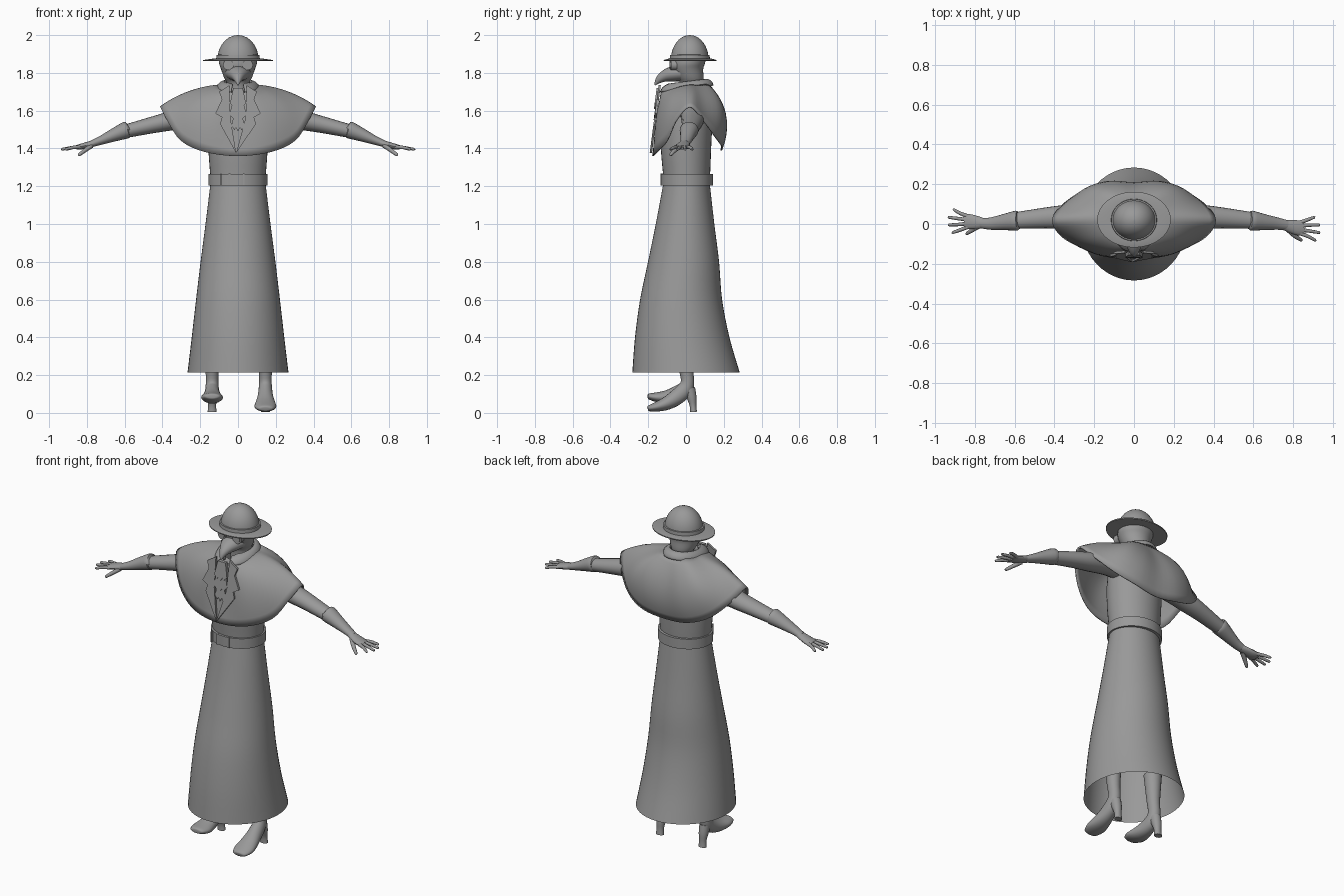
import bpy, math
from mathutils import Vector

grey = bpy.data.materials.new("plain_grey")
grey.diffuse_color = (0.32, 0.32, 0.32, 1)


def add_object(name, verts, faces, thick=0, angle=40):
    me = bpy.data.meshes.new(name)
    me.from_pydata([tuple(v) for v in verts], [], faces)
    me.materials.append(grey)
    ob = bpy.data.objects.new(name, me)
    bpy.context.collection.objects.link(ob)
    bpy.ops.object.select_all(action='DESELECT')
    bpy.context.view_layer.objects.active = ob
    ob.select_set(True)
    bpy.ops.object.mode_set(mode='EDIT')
    bpy.ops.mesh.select_all(action='SELECT')
    bpy.ops.mesh.normals_make_consistent(inside=False)
    bpy.ops.object.mode_set(mode='OBJECT')
    bpy.ops.object.shade_smooth_by_angle(angle=math.radians(angle))
    if thick:
        m = ob.modifiers.new("thickness", 'SOLIDIFY')
        m.thickness, m.offset = thick, 0
    return ob


def spline(pts, k, closed=False):
    """Catmull-Rom interpolation of equally long tuples."""
    n, out = len(pts), []
    for i in range(n if closed else n - 1):
        if closed:
            q = [pts[(i + j) % n] for j in (-1, 0, 1, 2)]
        else:
            q = [pts[min(max(i + j, 0), n - 1)] for j in (-1, 0, 1, 2)]
        for s in range(k):
            t = s / k
            out.append(tuple(0.5 * (2 * b + (c - a) * t + (2 * a - 5 * b + 4 * c - d) * t * t
                                    + (3 * b - a - 3 * c + d) * t ** 3) for a, b, c, d in zip(*q)))
    return out if closed else out + [pts[-1]]


def tube(name, pts, side, n=20, k=3, axis=None, caps=True, shear=0, gap=0, thick=0):
    """Loft of ellipses; each point is x, y, z, radius along side, other radius."""
    st = spline(pts, k) if k > 1 else pts
    side, verts, faces = Vector(side), [], []
    for i, p in enumerate(st):
        c = Vector(p[:3])
        t = Vector(axis) if axis else Vector(st[min(i + 1, len(st) - 1)][:3]) - Vector(st[max(i - 1, 0)][:3])
        t.normalize()
        s = (side - t * side.dot(t)).normalized()
        o = t.cross(s)
        for j in range(n):
            a = 2 * math.pi * j / n
            v = c + s * math.cos(a) * max(p[3], 0.001) + o * math.sin(a) * max(p[4], 0.001)
            v.z += shear * v.y
            verts.append(v)
    for i in range(len(st) - 1):
        for j in range(n):
            f = [i * n + j, i * n + (j + 1) % n, (i + 1) * n + (j + 1) % n, (i + 1) * n + j]
            if gap and all(verts[q].y < 0 and abs(verts[q].x) < gap for q in f):
                continue
            faces.append(f)
    if caps:
        faces += [list(range(n))[::-1], list(range(len(verts) - n, len(verts)))]
    return add_object(name, verts, faces, thick)


def plate(name, outline, depth):
    """Flat front piece given as x, z points, lying along the chest slope."""
    def at(x, z, d):
        return (x, -0.138 - (1.70 - z) * 0.13 - d, z)
    n = len(outline)
    verts = [at(x, z, 0) for x, z in outline] + [at(x, z, depth) for x, z in outline]
    faces = [list(range(n)), list(range(n, 2 * n))]
    faces += [[i, (i + 1) % n, n + (i + 1) % n, n + i] for i in range(n)]
    add_object(name, verts, faces, angle=30)


X, Y, Z = (1, 0, 0), (0, 1, 0), (0, 0, 1)

# Long coat: open skirt and torso
tube("skirt", [(0, .003, 1.22, .145, .122), (0, -.005, 1.0, .172, .155), (0, -.013, .8, .198, .188),
               (0, -.026, .6, .222, .217), (0, -.02, .4, .245, .25), (0, 0, .215, .267, .284)],
     X, n=48, k=4, axis=Z, caps=False)
tube("torso", [(0, .003, 1.2, .143, .12), (0, .003, 1.27, .148, .125), (0, 0, 1.4, .157, .133),
               (0, .004, 1.55, .16, .134), (0, .01, 1.64, .145, .11), (0, .015, 1.7, .08, .08)],
     X, n=36, axis=Z, caps=False)

# Belt with buckle
tube("belt", [(0, .004, 1.205, .143, .12), (0, .004, 1.205, .156, .139), (0, .004, 1.265, .156, .139),
              (0, .004, 1.265, .143, .12)], X, n=40, k=1, axis=Z, caps=False)
for x, w in ((-.045, .008), (.03, .008), (-.09, .006)):
    bpy.ops.mesh.primitive_cube_add(size=1, location=(x, -.131 + abs(x) * .12, 1.235))
    ob = bpy.context.object
    ob.name, ob.scale = "buckle_bar", (w, .014, .064)
    ob.data.materials.append(grey)

# Shoulder cape: neck, bulge and hem point for each column
cols = [(0, -.13, 1.70, 0, -.15, 1.55, 0, -.175, 1.36),
        (.05, -.11, 1.71, .13, -.17, 1.60, .17, -.155, 1.38),
        (.08, -.06, 1.72, .26, -.12, 1.66, .30, -.10, 1.44),
        (.09, -.02, 1.73, .28, -.04, 1.70, .375, -.05, 1.55),
        (.095, .02, 1.735, .27, .03, 1.72, .41, .02, 1.62),
        (.09, .06, 1.735, .27, .09, 1.70, .365, .09, 1.55),
        (.07, .10, 1.74, .23, .22, 1.66, .27, .155, 1.46),
        (.04, .115, 1.74, .12, .26, 1.60, .15, .19, 1.41),
        (0, .12, 1.74, 0, .25, 1.57, 0, .185, 1.39)]
mirrored = [(-c[0], c[1], c[2], -c[3], c[4], c[5], -c[6], c[7], c[8]) for c in cols[-2:0:-1]]
ring = spline(cols + mirrored, 4, closed=True)
R, N = 11, len(ring)
cv = []
for c in ring:
    for r in range(R):
        t = r / (R - 1)
        cv.append(Vector(c[:3]) * (1 - t) ** 2 + Vector(c[3:6]) * 2 * t * (1 - t) + Vector(c[6:]) * t * t)
cf = [[i * R + r, (i + 1) % N * R + r, (i + 1) % N * R + r + 1, i * R + r + 1]
      for i in range(N) for r in range(R - 1)]
add_object("cape", cv, cf, thick=.008)

# Turned-down collar, open at the front
tube("collar", [(0, .012, 1.70, .08, .10), (0, .012, 1.745, .072, .09), (0, .008, 1.75, .085, .108),
                (0, .003, 1.735, .105, .132), (0, 0, 1.715, .112, .142)],
     X, n=40, k=2, axis=Z, caps=False, shear=.12, gap=.04, thick=.008)

# Notched lapels and layered neckcloth
lapel = [(.045, 1.735), (.10, 1.70), (.085, 1.66), (.12, 1.585), (.085, 1.565), (.095, 1.53),
         (-.01, 1.375), (.04, 1.56)]
for s in (1, -1):
    plate("lapel", [(s * x if i != 6 else -.01, z) for i, (x, z) in enumerate(lapel)], .012)
for w, top, low in ((.035, 1.58, 1.49), (.045, 1.65, 1.55), (.042, 1.72, 1.61)):
    plate("neckcloth", [(-.6 * w, top), (.6 * w, top), (w, low + .03), (.55 * w, low + .008), (.3 * w, low + .02),
                        (0, low), (-.3 * w, low + .02), (-.55 * w, low + .008), (-w, low + .03)],
          .008 + (low - 1.49) * .1)

# Head, beak mask and goggles
tube("head", [(0, .03, 1.66, .058, .062), (0, .03, 1.74, .058, .06), (0, .02, 1.775, .074, .073),
              (0, .008, 1.82, .09, .083), (0, .01, 1.85, .1, .09), (0, .015, 1.88, .1, .092)],
     X, n=32, axis=Z)
tube("beak", [(0, -.03, 1.80, .07, .045), (0, -.08, 1.793, .054, .039), (0, -.115, 1.782, .037, .03),
              (0, -.145, 1.762, .02, .019), (0, -.165, 1.735, .003, .003)], X)
for s in (-1, 1):
    for name, r, y in (("goggle_rim", .028, 0), ("goggle_lens", .02, -.005)):
        tube(name, [(s * .048, -.05, 1.842, r, r), (s * .051, -.082 + y, 1.842, r, r)], X, k=1)

# Round hat with band and wide brim
dome = [(0, .02, 1.87 + .13 * math.sin(a), .109 * math.cos(a), .1 * math.cos(a))
        for a in [math.pi / 2 * i / 10 for i in range(11)]]
tube("hat_dome", dome, X, n=40, k=1, axis=Z)
tube("hat_band", [(0, .02, 1.865, .116, .107), (0, .02, 1.895, .114, .105), (0, .02, 1.897, .1, .09)],
     X, n=40, k=1, axis=Z)
tube("hat_brim", [(0, .022, 1.872, .09, .08), (0, .022, 1.876, .13, .112), (0, .022, 1.868, .185, .14),
                  (0, .022, 1.862, .184, .139), (0, .022, 1.864, .09, .08)], X, n=48, k=1, axis=Z)

# Arms, gauntlets and hands
for s, dy in ((1, -.02), (-1, .012)):
    def limb(name, pts, n=12, k=3):
        tube(name, [(s * p[0], p[1], p[2], p[3], p[4]) for p in pts], Y, n=n, k=k)
    limb("sleeve", [(.10, .03, 1.60, .07, .075), (.22, .035, 1.585, .066, .066), (.35, .035, 1.548, .06, .052),
                    (.45, .03, 1.525, .052, .044), (.62, .015, 1.485, .04, .034)], n=20)
    limb("glove_cuff", [(.585, .017, 1.499, .036, .034), (.59, .017, 1.498, .05, .045),
                        (.65, .01, 1.474, .041, .036), (.72, .002, 1.445, .031, .024),
                        (.77, dy * .3, 1.426, .025, .018)], n=20)
    limb("palm", [(.755, dy * .3, 1.43, .025, .018), (.79, dy * .6, 1.42, .033, .017),
                  (.83, dy, 1.41, .038, .015), (.855, dy, 1.406, .034, .011)], n=16)
    for j, tip in enumerate((.91, .935, .935, .915)):
        o = (1.5 - j) * .02
        limb("finger", [(.835, dy + o * .9, 1.408, .010, .010), (.875, dy + o * 1.4, 1.405, .009, .009),
                        (tip - .005, dy * 1.2 + o * 1.9, 1.396, .007, .007),
                        (tip, dy * 1.2 + o * 1.9, 1.395, .003, .003)])
    limb("thumb", [(.775, dy * .6 - .015, 1.415, .014, .013), (.81, dy - .04, 1.39, .012, .011),
                   (.84, dy - .06, 1.367, .008, .008), (.845, dy - .063, 1.363, .003, .003)])

# Heeled boots, one with its toe lifted
for x, lift in ((.145, 0), (-.137, .065)):
    boot = [(-.203, .022, .018, .008), (-.195, .024, .042, .016), (-.15, .034, .058, .027),
            (-.10, .052, .052, .036), (-.05, .083, .042, .042), (-.005, .125, .036, .042),
            (.008, .17, .033, .035), (.0, .24, .036, .038), (-.005, .40, .05, .05)]
    tube("boot", [(x, y, z + lift * max(0, -y) / .2, a, b) for y, z, a, b in boot], X)
    tube("boot_heel", [(x, .015, .125, .03, .035), (x, .03, .08, .027, .026), (x, .037, .04, .021, .018),
                       (x, .04, .005, .024, .018)], X, n=16)
